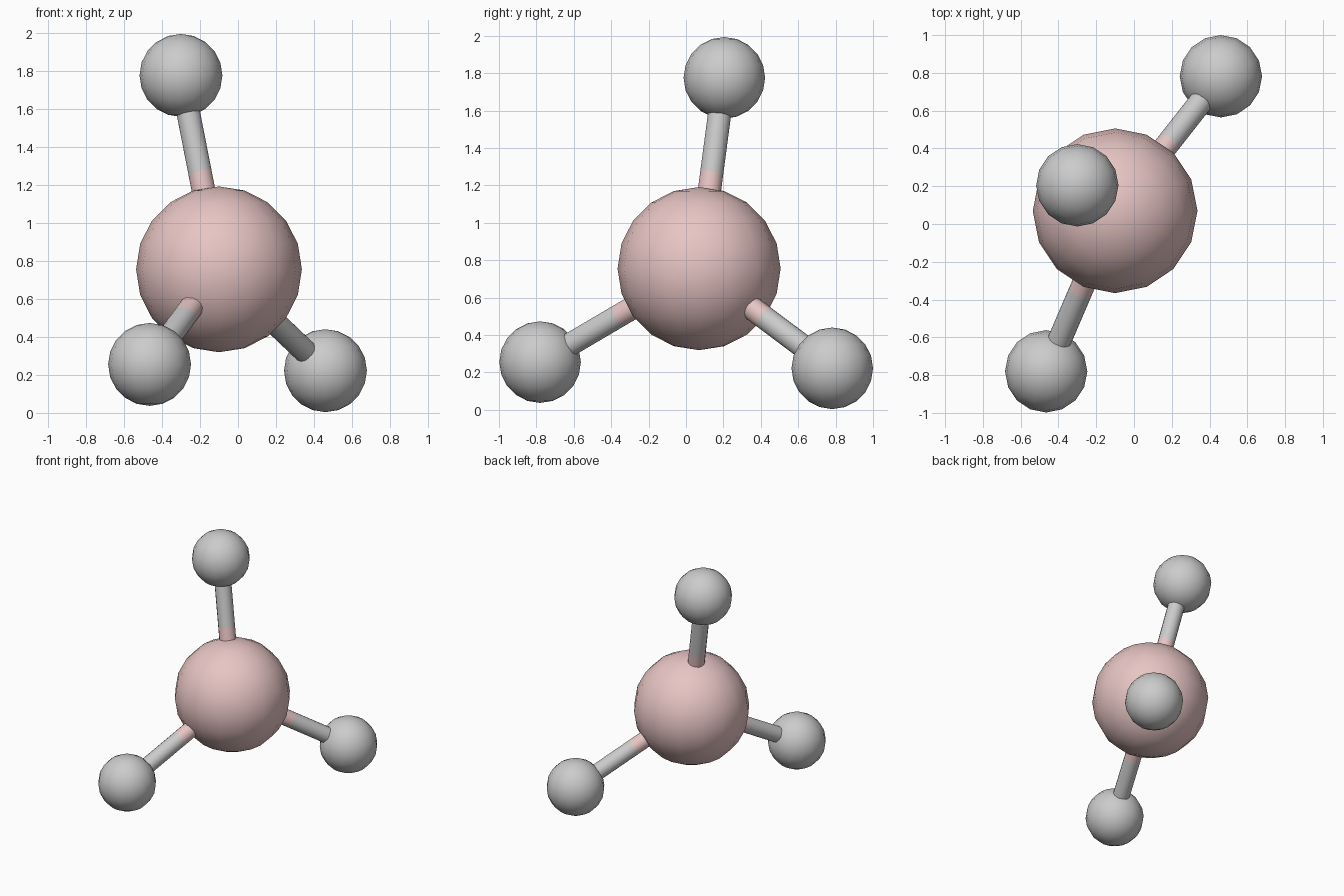
import bpy
from mathutils import Vector

if "Cube" in bpy.data.objects:
    bpy.data.objects.remove(bpy.data.objects["Cube"])

pink = bpy.data.materials.new("pink")
pink.diffuse_color = (0.8, 0.56, 0.55, 1)
pink.use_nodes = True
pink.node_tree.nodes["Principled BSDF"].inputs["Base Color"].default_value = pink.diffuse_color

CENTRE = Vector((-0.10, 0.07, 0.755))
OUTER = {
    "top": Vector((-0.30, 0.205, 1.775)),
    "front": Vector((-0.465, -0.78, 0.255)),
    "back": Vector((0.46, 0.782, 0.222)),
}


def finish(name, mat):
    ob = bpy.context.object
    ob.name = name
    if mat:
        ob.data.materials.append(mat)
    bpy.ops.object.shade_smooth_by_angle(angle=0.8)


def ball(name, pos, radius, mat=None):
    bpy.ops.mesh.primitive_uv_sphere_add(segments=16, ring_count=10,
                                         radius=radius, location=pos)
    finish(name, mat)


def rod(name, a, b, mat=None):
    d = b - a
    bpy.ops.mesh.primitive_cylinder_add(
        vertices=16, radius=0.063, depth=d.length, location=(a + b) / 2,
        rotation=d.to_track_quat('Z', 'Y').to_euler())
    finish(name, mat)


# Large central ball
ball("central_ball", CENTRE, 0.436, pink)

# Small outer balls, each on a rod that changes colour halfway
for label, pos in OUTER.items():
    mid = (CENTRE + pos) / 2
    ball(label + "_ball", pos, 0.218)
    rod(label + "_rod_inner", CENTRE, mid, pink)
    rod(label + "_rod_outer", mid, pos)
